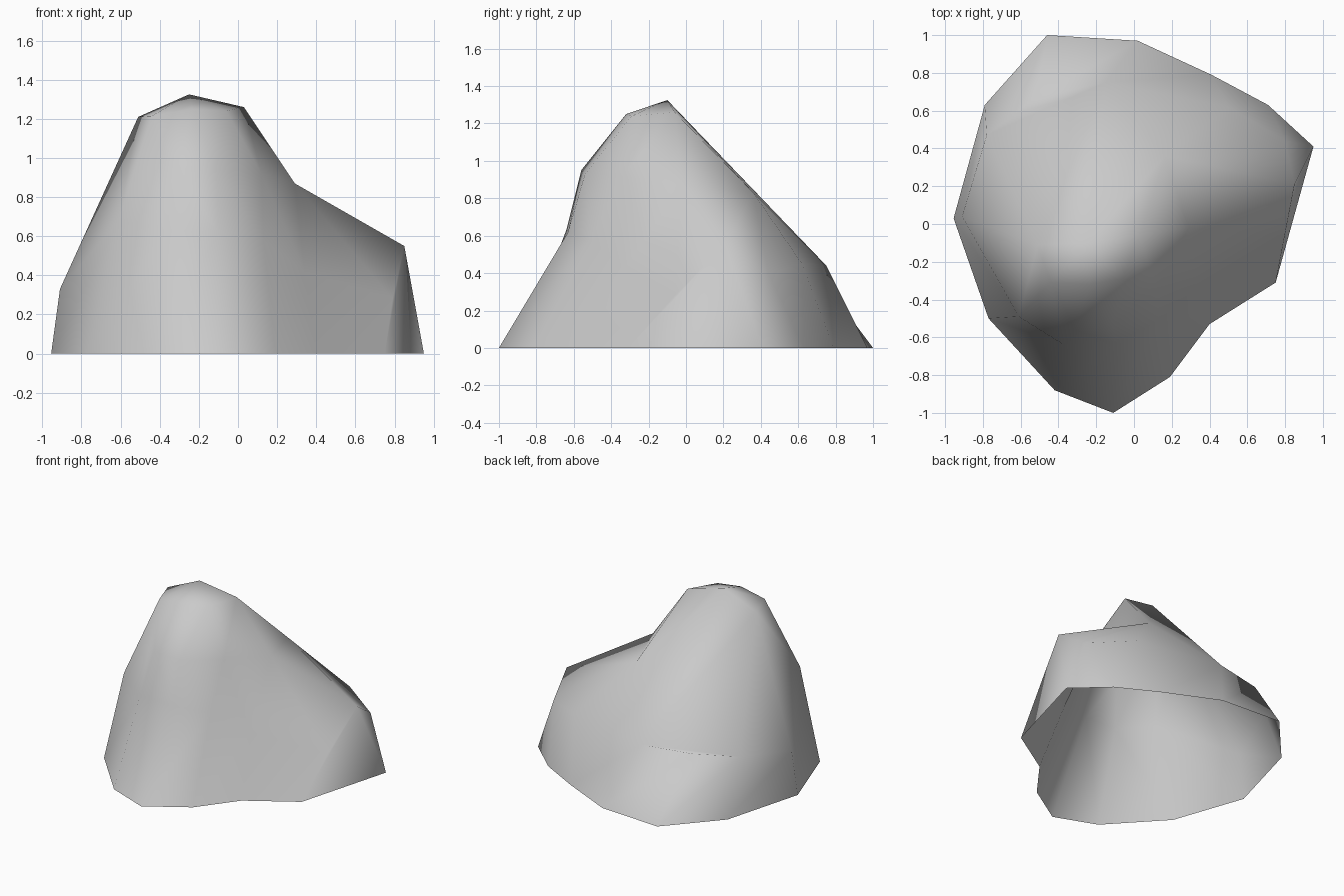
import bpy
import bmesh

cube = bpy.data.objects.get("Cube")
if cube:
    bpy.data.objects.remove(cube, do_unlink=True)

# Stone colour
stone = bpy.data.materials.new("stone_grey")
stone.use_nodes = True
grey = (0.59, 0.59, 0.59, 1.0)
stone.diffuse_color = grey
stone.node_tree.nodes["Principled BSDF"].inputs["Base Color"].default_value = grey

# Ground outline, counterclockwise from the right shoulder
outline = [(.95, .41), (.71, .63), (.41, .79), (.02, .97), (-.46, 1), (-.79, .63),
           (-.955, .03), (-.77, -.5), (-.42, -.88), (-.11, -1), (.19, -.81),
           (.4, -.53), (.75, -.31)]

# Waist ring, one point above each outline point
waist = [(.85, .21, .55), (.8, .44, .4), (.5, .62, .45), (-.15, .75, .44),
         (-.52, .67, .44), (-.78, .47, .41), (-.91, .04, .33), (-.61, -.49, .68),
         (-.37, -.64, .63), (-.1, -.63, .62), (.13, -.51, .58), (.34, -.33, .42),
         (.79, -.06, .28)]

# Summit and shoulder points
crest = {
    "peak": (-.25, -.1, 1.325),
    "east": (.03, -.06, 1.26),
    "west": (-.51, -.11, 1.21),
    "southwest": (-.44, -.31, 1.215),
    "south": (-.235, -.32, 1.25),
    "southeast": (-.06, -.29, 1.24),
    "left_brow": (-.31, -.56, .95),
    "right_brow": (-.11, -.54, .93),
    "cheek": (.12, -.34, .92),
    "saddle": (.29, -.02, .87),
    "back_ridge": (.165, .36, .83),
}

bm = bmesh.new()
low = [bm.verts.new((x, y, 0)) for x, y in outline]
mid = [bm.verts.new(p) for p in waist]
top = {name: bm.verts.new(p) for name, p in crest.items()}


def triangle(*corners):
    """Add a face unless two corners coincide."""
    if len(set(corners)) == len(corners):
        bm.faces.new(corners)


def bridge(lower, upper, lean_forward):
    """Join two closed rings with triangles, split along the chosen diagonal."""
    count = len(lower)
    for i in range(count):
        j = (i + 1) % count
        triangle(lower[i], lower[j], upper[j if lean_forward else i])
        triangle(upper[j], upper[i], lower[i if lean_forward else j])


# Walls: ground to waist, then waist to the shoulders, with a dip behind the back spur
shoulders = (["back_ridge"] * 3 + ["peak"] + ["west"] * 3
             + ["southwest", "left_brow", "right_brow", "cheek"] + ["saddle"] * 2)
bridge(low, mid, True)
triangle(mid[3], mid[4], mid[5])
bridge(mid[:4] + [mid[3]] + mid[5:], [top[name] for name in shoulders], False)

# Summit facets
for facet in ("back_ridge peak east", "saddle back_ridge east", "cheek saddle east",
              "cheek east southeast", "right_brow cheek southeast",
              "right_brow southeast south", "left_brow right_brow south",
              "southwest left_brow south", "peak west southwest",
              "peak southwest south", "peak south southeast", "peak southeast east"):
    triangle(*[top[name] for name in facet.split()])

bmesh.ops.recalc_face_normals(bm, faces=bm.faces[:])
for face in bm.faces:
    face.smooth = True

# Rock shell, open underneath
mesh = bpy.data.meshes.new("rock")
bm.to_mesh(mesh)
bm.free()
mesh.materials.append(stone)
rock = bpy.data.objects.new("rock", mesh)
bpy.context.collection.objects.link(rock)
